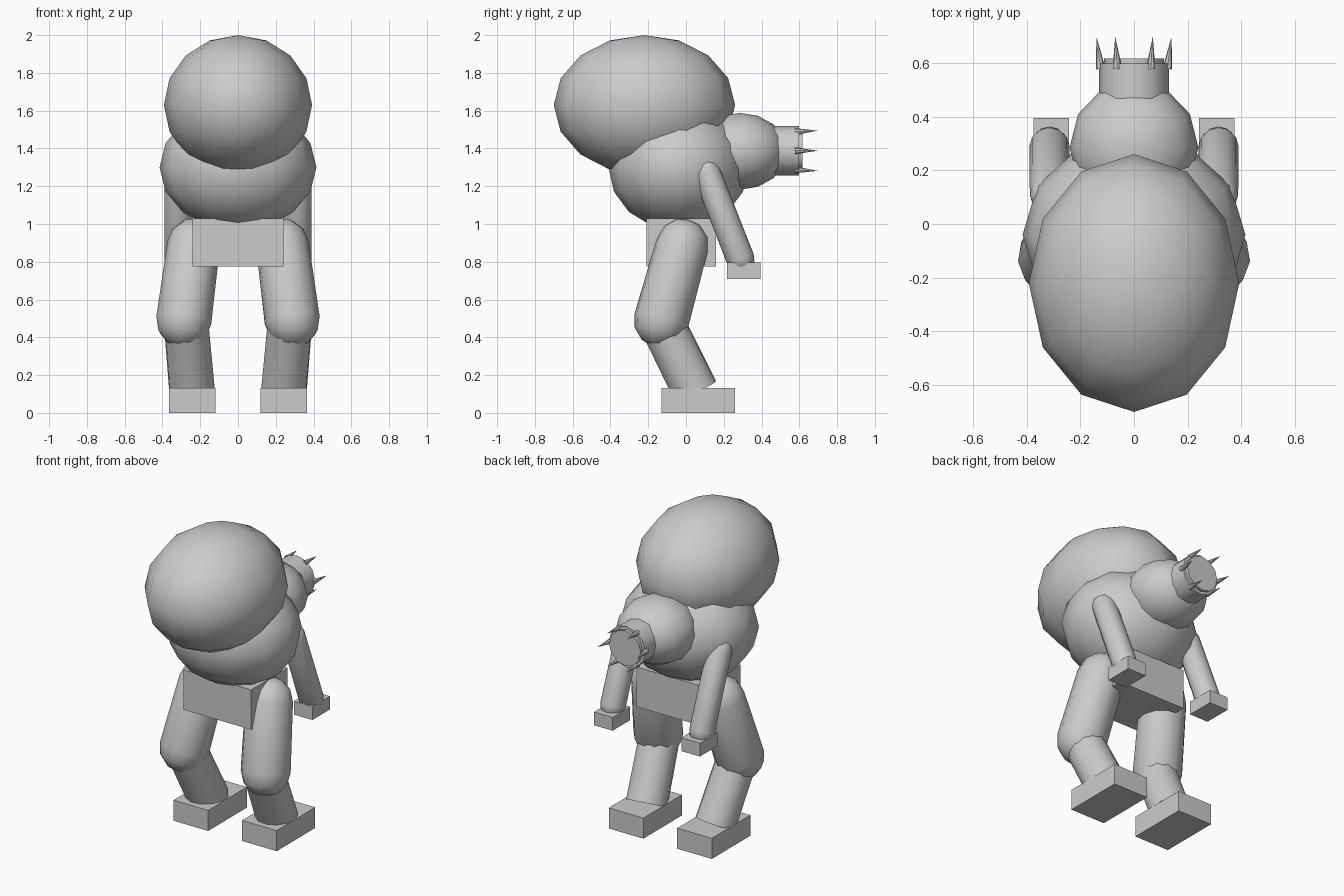
import bpy, bmesh, math
from mathutils import Vector, Matrix

if "Cube" in bpy.data.objects:
    bpy.data.objects.remove(bpy.data.objects["Cube"])

grey = bpy.data.materials.new("plain_grey")
grey.diffuse_color = (0.6, 0.6, 0.6, 1)
grey.use_nodes = True
grey.node_tree.nodes["Principled BSDF"].inputs["Base Color"].default_value = grey.diffuse_color


def finish(name, bm):
    """Turn a bmesh into a named object, smooth with sharp edges kept."""
    bmesh.ops.recalc_face_normals(bm, faces=bm.faces)
    me = bpy.data.meshes.new(name)
    bm.to_mesh(me)
    bm.free()
    me.materials.append(grey)
    ob = bpy.data.objects.new(name, me)
    bpy.context.collection.objects.link(ob)
    me.polygons.foreach_set("use_smooth", [True] * len(me.polygons))
    me.set_sharp_from_angle(angle=math.radians(42))
    return ob


def box(name, lo, hi):
    lo, hi = Vector(lo), Vector(hi)
    bm = bmesh.new()
    m = Matrix.Translation((lo + hi) / 2) @ Matrix.Diagonal((*(hi - lo), 1))
    bmesh.ops.create_cube(bm, size=1, matrix=m)
    return finish(name, bm)


def ball(name, centre, radii):
    bm = bmesh.new()
    m = Matrix.Translation(centre) @ Matrix.Diagonal((*radii, 1))
    bmesh.ops.create_uvsphere(bm, u_segments=12, v_segments=8, radius=1, matrix=m)
    return finish(name, bm)


def rod(name, a, b, r1, r2, sides=12):
    """Cylinder or cone from a to b."""
    a, b = Vector(a), Vector(b)
    d = b - a
    bm = bmesh.new()
    m = Matrix.Translation((a + b) / 2) @ d.to_track_quat('Z', 'X').to_matrix().to_4x4()
    bmesh.ops.create_cone(bm, cap_ends=True, segments=sides, radius1=r1,
                          radius2=r2, depth=d.length, matrix=m)
    return finish(name, bm)


def capsule(name, a, b, r1, r2, sides=12):
    """Rod with rounded ends, lathed around the line from a to b."""
    a, b = Vector(a), Vector(b)
    d = b - a
    steps = [math.radians(t) for t in (-90, -60, -30, 0)]
    prof = [(r1 * math.cos(t), r1 * math.sin(t)) for t in steps]
    prof += [(r2 * math.cos(t), d.length - r2 * math.sin(t)) for t in reversed(steps)]
    bm = bmesh.new()
    vs = [bm.verts.new((r, 0, z)) for r, z in prof]
    es = [bm.edges.new(p) for p in zip(vs, vs[1:])]
    bmesh.ops.spin(bm, geom=vs + es, cent=(0, 0, 0), axis=(0, 0, 1),
                   angle=math.tau, steps=sides, use_duplicate=False)
    bmesh.ops.remove_doubles(bm, verts=bm.verts, dist=1e-4)
    m = Matrix.Translation(a) @ d.to_track_quat('Z', 'X').to_matrix().to_4x4()
    bm.transform(m)
    return finish(name, bm)


# Body masses
ball("back_hump", (0, -0.22, 1.63), (0.392, 0.48, 0.37))
ball("torso", (0, -0.04, 1.30), (0.415, 0.37, 0.335))
box("pelvis", (-0.24, -0.21, 0.775), (0.24, 0.16, 1.03))

# Head with round mouth
ball("head", (0, 0.285, 1.385), (0.24, 0.25, 0.203))
rod("muzzle", (0, 0.36, 1.388), (0, 0.597, 1.388), 0.13, 0.13)
rod("mouth_disc", (0, 0.55, 1.388), (0, 0.617, 1.388), 0.112, 0.112)

# Ring of six teeth
for i in range(6):
    c, s = math.cos(i * math.tau / 6), math.sin(i * math.tau / 6)
    rod(f"tooth_{i + 1}", (0.124 * c, 0.578, 1.388 + 0.117 * s),
        (0.14 * c, 0.698, 1.388 + 0.123 * s), 0.018, 0.0, 8)

# Limbs on both sides
for side, k in (("right", 1), ("left", -1)):
    capsule(f"thigh_{side}", (k * 0.235, -0.02, 0.89), (k * 0.287, -0.13, 0.49), 0.14, 0.147)
    rod(f"shin_{side}", (k * 0.275, -0.13, 0.48), (k * 0.243, 0.05, 0.115), 0.12, 0.123)
    x1, x2 = sorted((k * 0.12, k * 0.365))
    box(f"foot_{side}", (x1, -0.13, 0), (x2, 0.26, 0.132))
    capsule(f"arm_{side}", (k * 0.315, 0.108, 1.275), (k * 0.315, 0.288, 0.815), 0.073, 0.075)
    x1, x2 = sorted((k * 0.243, k * 0.375))
    box(f"hand_{side}", (x1, 0.217, 0.71), (x2, 0.395, 0.795))
